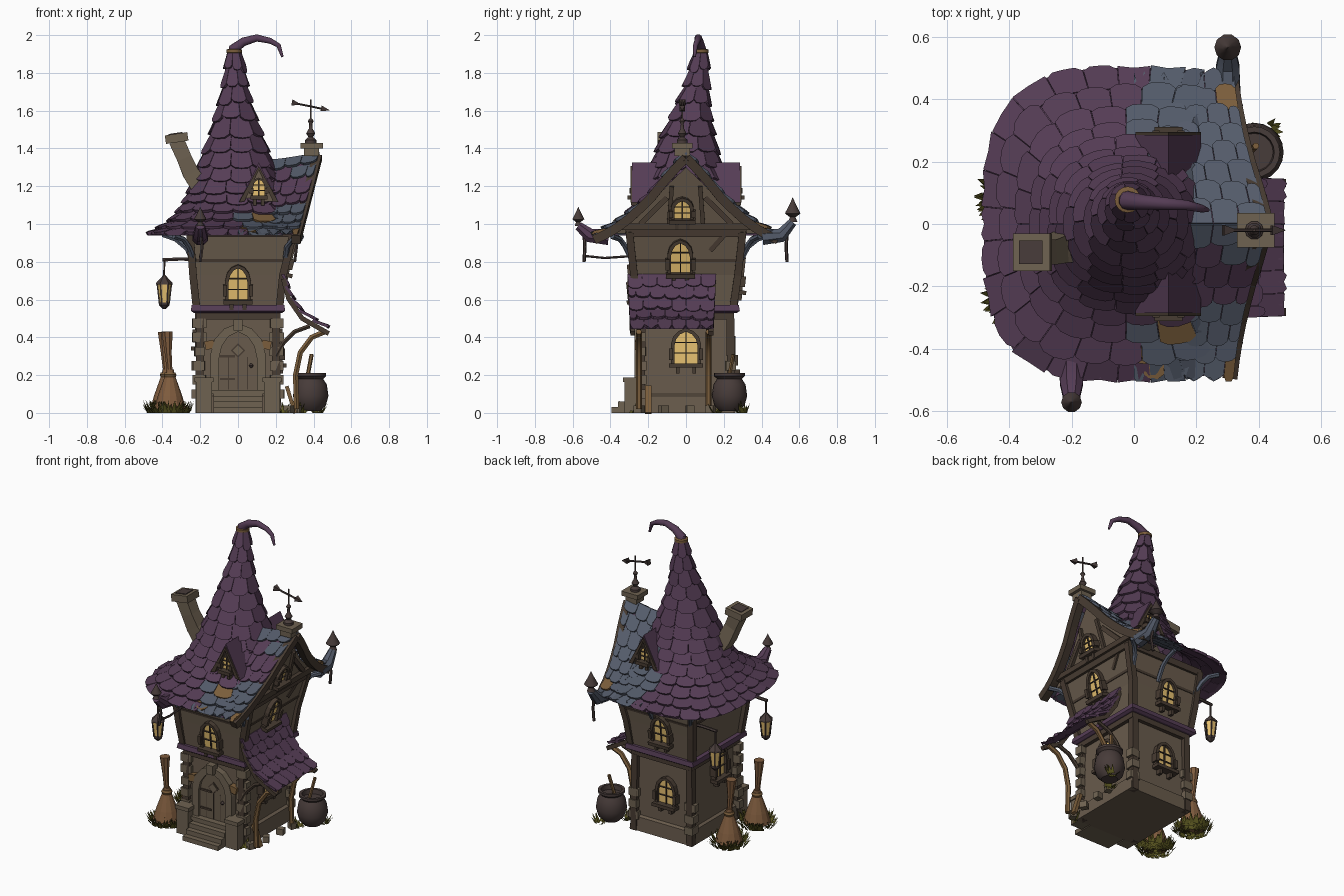
import bpy, bmesh, math, random
from math import sin, cos, pi
from mathutils import Vector, Matrix

random.seed(4)
if "Cube" in bpy.data.objects:
    bpy.data.objects.remove(bpy.data.objects["Cube"])

def material(name, r, g, b):
    m = bpy.data.materials.new(name)
    m.use_nodes = True
    colour = [(c / 255) ** 2.2 for c in (r, g, b)] + [1]
    m.diffuse_color = colour
    m.node_tree.nodes["Principled BSDF"].inputs["Base Color"].default_value = colour
    return m

purple = material("plum shingle", 86, 63, 86)
slate = material("slate shingle", 84, 91, 105)
plaster = material("plaster", 104, 91, 77)
wood = material("dark wood", 73, 62, 53)
stone = material("stone", 110, 98, 82)
glow = material("window glow", 255, 212, 124)
straw = material("straw", 126, 92, 64)
grass = material("grass", 92, 88, 38)
iron = material("iron", 73, 62, 60)
tan = material("tan wood", 122, 94, 62)

def finish(name, bm, mats, smooth=False, matrix=None):
    bmesh.ops.recalc_face_normals(bm, faces=bm.faces)
    mesh = bpy.data.meshes.new(name)
    bm.to_mesh(mesh)
    bm.free()
    for m in mats if isinstance(mats, list) else [mats]:
        mesh.materials.append(m)
    ob = bpy.data.objects.new(name, mesh)
    bpy.context.collection.objects.link(ob)
    if matrix:
        ob.matrix_world = matrix
    if smooth:
        for p in mesh.polygons:
            p.use_smooth = True
        mesh.set_sharp_from_angle(angle=0.7)

def skin(bm, rings):
    loops = [[bm.verts.new(p) for p in ring] for ring in rings]
    n = len(loops[0])
    for a, b in zip(loops, loops[1:]):
        for i in range(n):
            bm.faces.new((a[i], a[(i + 1) % n], b[(i + 1) % n], b[i]))
    bm.faces.new(loops[0])
    bm.faces.new(loops[-1])

def add_box(bm, loc, size, rot=(0, 0, 0)):
    turn = Matrix.Translation(loc)
    for angle, axis in zip(rot[::-1], "ZYX"):
        turn = turn @ Matrix.Rotation(angle, 4, axis)
    bmesh.ops.create_cube(bm, size=1, matrix=turn @ Matrix.Diagonal((*size, 1)))

def box(name, loc, size, mat, rot=(0, 0, 0)):
    bm = bmesh.new()
    add_box(bm, loc, size, rot)
    finish(name, bm, mat)

def tube(name, pts, radii, mat, sides=8):
    pts = [Vector(p) for p in pts]
    if not isinstance(radii, list):
        radii = [radii] * len(pts)
    span = pts[-1] - pts[0]
    ref = Vector((0, 1, 0)) if abs(span.y) <= abs(span.x) else Vector((1, 0, 0))
    rings = []
    for i, p in enumerate(pts):
        d = (pts[min(i + 1, len(pts) - 1)] - pts[max(i - 1, 0)]).normalized()
        a = d.cross(ref).normalized()
        b = d.cross(a)
        rings.append([p + radii[i] * (a * cos(t) + b * sin(t))
                      for t in ((k + .5) * 2 * pi / sides for k in range(sides))])
    bm = bmesh.new()
    skin(bm, rings)
    finish(name, bm, mat, sides > 4)

def lathe(name, profile, loc, mat, n=16, smooth=True):
    bm = bmesh.new()
    skin(bm, [[(loc[0] + r * cos(2 * pi * k / n), loc[1] + r * sin(2 * pi * k / n), loc[2] + z)
               for k in range(n)] for r, z in profile])
    finish(name, bm, mat, smooth)

def prism(bm, pts, y0, y1):
    skin(bm, [[(x, y, z) for x, z in pts] for y in (y0, y1)])

def table(rows, t):
    t = min(max(t, 0), 1) * (len(rows) - 1)
    i = min(int(t), len(rows) - 2)
    return [a + (b - a) * (t - i) for a, b in zip(rows[i], rows[i + 1])]

def side_frame(loc, quarter, tilt=0):
    return Matrix.Translation(loc) @ Matrix.Rotation(quarter * pi / 2, 4, "Z") @ Matrix.Rotation(tilt, 4, "X")

# Overlapping shingles laid on any surface(u, v), with a backing sheet below
def shingles(name, surf, rows, columns, rule=lambda p: 0, wrap=False):
    def lifted(u, v, h):
        e = .004
        n = (surf(u + e, v) - surf(u - e, v)).cross(surf(u, v + e) - surf(u, v - e)).normalized()
        return surf(u, v) + n * (h if n.z > 0 else -h)
    bm = bmesh.new()
    for r in range(rows):
        cols = columns((r + 1) / rows)
        for c in range(-(0 if wrap else r % 2), cols):
            u0, u1 = [(c + k + .5 * (r % 2)) / cols for k in (.01, .99)]
            if not wrap:
                u0, u1 = max(u0, 0), min(u1, 1)
                if u1 - u0 < .01:
                    continue
            v0, v1 = r / rows, min((r + 1.12 + random.uniform(-.12, .18)) / rows, 1.03)
            w, s = u1 - u0, (v1 - v0) * .2
            edge = [(u0, v0), (u0 + w / 2, v0), (u1, v0), (u1, v1 - s), (u1 - w * .2, v1 - s * .2),
                    (u0 + w / 2, v1), (u0 + w * .2, v1 - s * .2), (u0, v1 - s)]
            start = len(bm.faces)
            skin(bm, [[lifted(u, v, h + .015 * (v > v0)) for u, v in edge] for h in (-.012, .004)])
            bm.faces.ensure_lookup_table()
            idx = rule(surf((u0 + u1) / 2, (v0 + v1) / 2))
            for f in bm.faces[start:]:
                f.material_index = idx
    finish(name, bm, [purple, slate, tan])
    bm = bmesh.new()
    n = 32
    grid = [[bm.verts.new(surf(i / n, j / n)) for i in range(n + 1)] for j in range(n + 1)]
    for j in range(n):
        for i in range(n):
            bm.faces.new((grid[j][i], grid[j][i + 1], grid[j + 1][i + 1], grid[j + 1][i]))
    finish(name + "_backing", bm, purple)

def lean(z):
    return .30 + .26 * (z - .95)

# Pointed hat roof: centre x, centre y, radius x, radius y, height, squareness
hat = [(-.02, .08, .03, .03, 1.92, 2), (-.015, .06, .055, .055, 1.75, 2), (-.015, .03, .09, .09, 1.6, 2),
       (-.01, .01, .14, .14, 1.45, 2), (-.01, 0, .195, .18, 1.3, 2.2), (-.01, 0, .24, .22, 1.18, 2.5),
       (0, 0, .30, .28, 1.08, 2.8), (0, 0, .37, .38, 1.0, 3.1), (0, 0, .48, .5, .94, 3.2)]

def hat_surface(u, v):
    cx, cy, rx, ry, z, n = table(hat, v)
    c, s = cos(2 * pi * u), sin(2 * pi * u)
    k = (abs(c) ** n + abs(s) ** n) ** (-1 / n)
    return Vector((min(cx + rx * c * k, lean(z) - .06), cy + ry * s * k, z))

# Worn spots of bare wood show where shingles are missing
def worn(p):
    return any((p.x - x) ** 2 + (p.y - y) ** 2 < .0014 for x, y in ((.04, -.43), (.3, -.44), (.27, .4), (.14, -.33)))

def hat_colours(p):
    if worn(p):
        return 2
    return int(p.x > .02 and (p.z < 1.06 or p.y > .1 and p.z < 1.2))

shingles("hat_roof", hat_surface, 14, lambda v: max(7, int(table(hat, v)[2] * 60)), hat_colours, True)
tube("hat_curl", [(-.02, .08, 1.86), (-.02, .075, 1.93), (.03, .07, 1.965), (.1, .065, 1.985), (.17, .06, 1.97),
                  (.215, .05, 1.945), (.235, .045, 1.885)], [.038, .03, .024, .02, .016, .013, .007], purple, 10)
lathe("hat_band", [(.03, -.012), (.042, -.008), (.042, .008), (.03, .012)], (-.02, .078, 1.915), tan)

# Gabled wing over the right-hand wall
wing = [(0, 1.33), (.09, 1.245), (.19, 1.13), (.29, 1.045), (.39, .98), (.485, .945)]

def wing_point(u, v, s):
    y, z = table(wing, v)
    z += .05 * u * u * (1 - v)
    return Vector(((lean(z) + .02) * u, s * y, z))

def wing_colours(p):
    if worn(p):
        return 2
    return int(p.y > 0 or not 1.1 < p.z < 1.27)

for s, label in ((-1, "front"), (1, "back")):
    shingles(label + "_wing_roof", lambda u, v: wing_point(u, v, s), 8, lambda v: 5, wing_colours)
    edge = [wing_point(1, k / 8, s) - Vector((.012, 0, .028)) for k in range(9)]
    tube(label + "_bargeboard", edge, .034, wood, 4)

# Gable wall with timber framing
bm = bmesh.new()
outline = [(s * y, z - .03) for s, row in ((-1, wing[:5]), (1, wing[4:0:-1])) for y, z in row]
skin(bm, [[(lean(z) - d, y, z) for y, z in outline] for d in (.15, .015)])
finish("gable_wall", bm, plaster)
box("gable_beam", (.3, 0, .985), (.05, .68, .035), wood)
for s in (-1, 1):
    tube("gable_strut", [(lean(1) - .01, s * .24, 1), (lean(1.1) - .01, s * .1, 1.14)], .02, wood, 4)
    tube("gable_post", [(lean(1) - .01, s * .09, 1), (lean(1.2) - .01, s * .075, 1.2)], .016, wood, 4)
tube("wall_strut", [(.29, .21, .95), (.265, .13, .86)], .018, wood, 4)

# House body, foundation, ledge and beams
def slab(name, rows, mat):
    bm = bmesh.new()
    skin(bm, [[(x0, -y, z), (x1, -y, z), (x1, y, z), (x0, y, z)] for x0, x1, y, z in rows])
    finish(name, bm, mat)

slab("lower_wall", [(-.2, .21, .235, 0), (-.195, .2, .23, .54)], plaster)
slab("upper_wall", [(-.215, .215, .26, .55), (-.23, .237, .278, .73), (-.25, .3, .305, .97)], plaster)
slab("foundation", [(-.225, .235, .255, 0), (-.215, .225, .25, .09), (-.2, .21, .235, .1)], plaster)
slab("ledge", [(-.235, .235, .27, .53), (-.25, .25, .285, .54), (-.245, .245, .28, .57)], purple)
slab("ledge_beam", [(-.22, .225, .255, .495), (-.22, .225, .255, .53)], wood)
slab("top_beam", [(-.26, .305, .315, .93), (-.265, .31, .32, .97)], wood)
slab("middle_beam", [(-.241, .26, .29, .8), (-.243, .264, .293, .815)], wood)

# Corner posts, quoins and curved braces under the eaves
quoins = bmesh.new()
for sx in (-1, 1):
    for sy in (-1, 1):
        tube("corner_post", [(.22 * sx, .25 * sy, .56), (.238 * sx, .275 * sy, .73), (.275 * sx + .02, .3 * sy, .96)], .028, wood, 4)
        tube("lower_post", [(.205 * sx, .24 * sy, 0), (.2 * sx, .235 * sy, .5)], .03, wood, 4)
        for k in range(6 if sy < 0 else 3):
            j = random.uniform(.05, .08)
            add_box(quoins, (.205 * sx, .235 * sy, .1 + .075 * k), (j, .12 - j, .05), (0, 0, random.uniform(-.1, .1)))
        tube("eave_brace", [(.24 * sx + .01, .28 * sy, .8), (.26 * sx, .32 * sy, .88), (.29 * sx, .35 * sy, .92),
                            (.34 * sx, .39 * sy, .935)], .015, slate, 6)
finish("corner_stones", quoins, stone)
tube("left_brace", [(-.235, -.24, .79), (-.27, -.24, .87), (-.33, -.24, .92), (-.4, -.24, .945)], .015, slate, 6)
tube("back_brace", [(.05, .28, .79), (.05, .33, .88), (.05, .38, .92), (.05, .44, .94)], .015, slate, 6)

# Arched windows and door share one outline
def arch(w, h):
    half = [(w, 0), (w, h * .55), (w * .85, h * .76), (w * .5, h * .92)]
    return half + [(0, h)] + [(-x, z) for x, z in half[::-1]]

def window(name, frame, w, h, rim=.018, fill=glow, trim=wood, bars=True):
    bm = bmesh.new()
    prism(bm, arch(w, h), -.01, .03)
    finish(name + "_pane", bm, fill, matrix=frame)
    bm = bmesh.new()
    inner, outer = arch(w, h), arch(w + rim, h + rim)
    for i in range(len(inner) - 1):
        prism(bm, [inner[i], inner[i + 1], outer[i + 1], outer[i]], -.028, .03)
    add_box(bm, (0, -.015, -.01), (2 * w + 3 * rim, .07, .022))
    if bars:
        add_box(bm, (0, -.012, h / 2), (.006, .014, h))
        for z in (.33, .66):
            add_box(bm, (0, -.012, h * z), (2 * w, .014, .005))
        for s in (-1, 1):
            add_box(bm, (s * (w + rim), -.015, h * .3), (.022, .05, h * .35))
            add_box(bm, (s * w * .7, -.01, -.035), (.02, .04, .035))
    finish(name + "_frame", bm, trim, matrix=frame)

for name, loc, quarter, tilt, w, h in [
        ("front_window", (0, -.265, .6), 0, .11, .05, .17), ("side_upper_window", (.242, -.03, .745), 1, .25, .05, .165),
        ("side_lower_window", (.208, 0, .26), 1, 0, .062, .17), ("gable_window", (lean(1.03) - .01, -.02, 1.03), 1, .25, .042, .1),
        ("back_upper_window", (-.02, .27, .65), 2, .11, .05, .16), ("back_lower_window", (-.03, .235, .23), 2, 0, .055, .16),
        ("left_window", (-.2, -.05, .35), 3, 0, .05, .19)]:
    window(name, side_frame(loc, quarter, tilt), w, h)

window("door", side_frame((0, -.245, .12), 0), .1, .31, .045, plaster, stone, False)
for size, mat in ((.055, wood), (.04, stone)):
    box("door_diamond", (0, -.253 - (mat == stone) * .003, .33), (size, .012, size), mat, (0, pi / 4, 0))
for x in (-.05, 0, .05):
    box("door_groove", (x, -.255, .21), (.004, .006, .17), wood)
for z in (.18, .3):
    box("door_hinge", (-.055, -.257, z), (.08, .01, .012), wood)
lathe("door_knob", [(.004, -.012), (.012, 0), (.004, .012)], (.07, -.262, .25), iron, 8)
box("keystone", (0, -.275, .465), (.05, .05, .06), stone)
for s in (-1, 1):
    box("arch_shoulder", (s * .15, -.25, .36), (.05, .04, .045), tan, (0, s * .2, 0))

# Steps and their stone piers
for k in range(4):
    box("step", (0, -.255 - .0175 * (4 - k), .015 + .03 * k), (.26, .035 * (4 - k), .03), stone)
for s in (-1, 1):
    box("step_pier", (s * .18, -.28, .085), (.085, .09, .17), stone)
    box("pier_cap", (s * .18, -.28, .175), (.1, .105, .025), stone)

# Dormers at the front and back
for quarter, y in ((0, -.26), (2, .26)):
    frame = side_frame((.11, y, 1.14), quarter)
    bm = bmesh.new()
    prism(bm, [(-.08, -.02), (.08, -.02), (0, .16)], 0, .15)
    finish("dormer_wall", bm, plaster, matrix=frame)
    for name, mat, y0, y1, t in (("dormer_roof", purple, -.025, .15, .03), ("dormer_trim", wood, -.035, -.01, .012)):
        bm = bmesh.new()
        for s in (-1, 1):
            prism(bm, [(s * .105, -.025), (0, .155 + t), (0, .145), (s * .075, -.02)], y0, y1)
        finish(name, bm, mat, matrix=frame)
    window("dormer_window", frame @ Matrix.Translation((0, 0, .01)), .03, .085, .01)

# Awning on the right with curved braces
drop = [(.24, .735), (.268, .63), (.34, .525), (.48, .445)]

def awning_surface(u, v):
    x, z = table(drop, v)
    return Vector((x, -.31 + .47 * u + .03 * (.5 - u) * v, z))

shingles("awning", awning_surface, 5, lambda v: 6)
for u in (.03, .97):
    tube("awning_rafter", [awning_surface(u, k / 6) - Vector((0, 0, .025)) for k in range(7)], .018, wood, 4)
for y in (-.25, .12):
    tube("awning_brace", [(.31, y, .02), (.305, y, .2), (.33, y, .32), (.39, y, .4), (.46, y, .43)], .016, tan, 6)
    tube("awning_strut", [(.2, y, .3), (.24, y, .37), (.3, y, .43), (.38, y, .46)], .013, wood, 6)

# Crooked chimney
tube("chimney", [(-.2, -.07, 1.2), (-.25, -.08, 1.27), (-.285, -.09, 1.35), (-.325, -.09, 1.44)], [.07, .062, .056, .058], stone, 4)
box("chimney_cap", (-.325, -.09, 1.455), (.12, .12, .045), stone, (0, -.15, 0))
box("chimney_opening", (-.33, -.09, 1.478), (.075, .075, .008), iron, (0, -.15, 0))

# Weather vane on the gable peak
box("peak_block", (.39, -.02, 1.385), (.08, .08, .05), stone)
box("peak_cap", (.39, -.02, 1.415), (.12, .11, .03), stone)
lathe("vane_post", [(.03, 0), (.03, .015), (.012, .03), (.024, .05), (.01, .075), (.008, .1), (.016, .115), (.005, .13), (.005, .23)], (.385, -.02, 1.43), iron, 10)
tube("vane_arrow", [(.3, -.02, 1.64), (.47, -.02, 1.605)], .006, iron, 6)
tube("arrow_head", [(.44, -.02, 1.612), (.485, -.02, 1.602)], [.022, .001], iron, 4)
tube("arrow_tail", [(.285, -.02, 1.643), (.325, -.02, 1.635)], [.024, .004], iron, 4)

# Horns with finials and hanging chains
for x, y, z, s, mat in ((-.2, -.57, .98, 1, purple), (.3, .565, 1.0, 1.3, slate)):
    sign = 1 if y > 0 else -1
    tube("roof_horn", [(x, y - sign * .16, .93), (x, y - sign * .06, .94), (x, y, z + .01)], [.045, .04, .025], mat, 8)
    lathe("finial", [(.02 * s, 0), (.012 * s, .02 * s), (.033 * s, .035 * s), (.03 * s, .042 * s), (.012 * s, .075 * s), (.001, .1 * s)], (x, y, z + .01), iron, 10)
    tube("hanging_chain", [(x, y - sign * .03, .95), (x + .01, y - sign * .035, .88), (x, y - sign * .03, .8)], .009, iron, 6)
tube("front_chain", [(-.2, -.53, .83), (-.2, -.43, .82), (-.2, -.29, .83)], .007, iron, 6)

# Lanterns on brackets
for y in (-.28, .25):
    tube("lantern_bracket", [(-.2, y, .81), (-.3, y, .815), (-.4, y, .81)], .01, iron, 6)
    tube("lantern_chain", [(-.39, y, .81), (-.391, y, .71)], .006, iron, 6)
    lathe("lantern_roof", [(.045, 0), (.042, .01), (.018, .035), (.006, .05)], (-.39, y, .68), iron, 6, False)
    lathe("lantern_glass", [(.025, 0), (.037, .1)], (-.39, y, .58), glow, 6, False)
    lathe("lantern_base", [(.008, -.025), (.028, -.005), (.028, .01)], (-.39, y, .575), iron, 6, False)
    for k in range(6):
        c, s = cos(k * pi / 3), sin(k * pi / 3)
        tube("lantern_bar", [(-.39 + .026 * c, y + .026 * s, .58), (-.39 + .038 * c, y + .038 * s, .685)], .005, iron, 4)

# Brooms, and tufts of grass around them and the house
blades = bmesh.new()

def tuft(x, y, radius, count):
    for k in range(count):
        a, r = random.uniform(0, 2 * pi), radius * random.random() ** .5
        p = Vector((x + r * cos(a), y + r * sin(a), 0))
        side = Vector((-sin(a), cos(a), 0)) * .012
        tip = p + Vector((cos(a) * .03, sin(a) * .03, random.uniform(.025, .07)))
        blades.faces.new([blades.verts.new(q) for q in (p - side, p + side, tip)])

for x, y in ((-.36, -.23), (-.38, .09)):
    lathe("broom_head", [(.085, .02), (.065, .09), (.04, .16), (.022, .21), (.02, .23)], (x, y, 0), straw, 12, False)
    lathe("broom_binding", [(.03, 0), (.034, .012), (.028, .025)], (x, y, .19), tan, 10)
    tube("broom_handle", [(x, y, .2), (x - .01, y, .32), (x - .015, y, .43)], [.015, .02, .032], straw, 8)
    tuft(x, y, .105, 220)
for x, y in ((.24, -.28), (.42, .3), (.33, .16)):
    tuft(x, y, .03, 12)
finish("grass_tufts", blades, grass)

# Cauldron with a ladle, and small stones beside it
lathe("cauldron", [(.05, 0), (.08, .03), (.094, .08), (.085, .14), (.066, .17), (.082, .185), (.082, .2), (.064, .2), (.06, .17)], (.385, .23, .01), iron, 20)
tube("ladle", [(.36, .22, .15), (.39, .25, .31)], .011, tan, 6)
for x, y in ((.29, -.12), (.3, .02), (.27, -.25), (.31, .13)):
    box("loose_stone", (x, y, .02), (.045, .04, .04), stone, (0, 0, x * y * 30))
box("leaning_plank", (.28, -.2, .07), (.02, .035, .15), tan, (0, -.3, 0))
